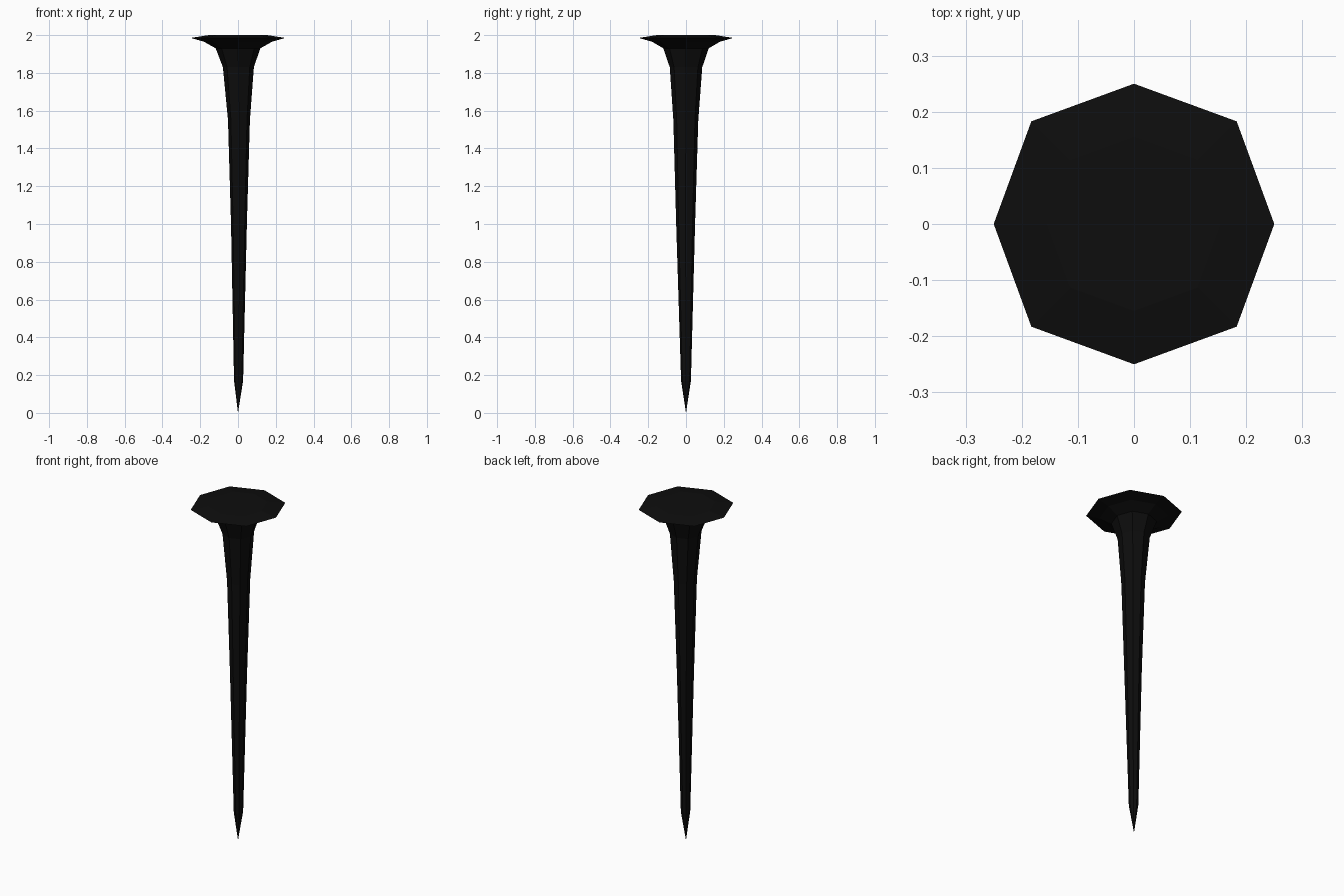
import bpy, bmesh, math

if "Cube" in bpy.data.objects:
    bpy.data.objects.remove(bpy.data.objects["Cube"])

# Nail profile, tip to crown: z, half width in x, half width in y, x offset, y offset
PROFILE = [
    (0.17, 0.024, 0.026, 0.003, 0.0),
    (1.00, 0.042, 0.050, 0.005, -0.002),
    (1.55, 0.058, 0.066, 0.005, -0.001),
    (1.83, 0.082, 0.086, 0.002, 0.0),
    (1.93, 0.118, 0.120, 0.0, 0.0),
    (1.965, 0.18, 0.18, 0.0, 0.0),
    (1.985, 0.25, 0.25, 0.0, 0.0),
    (2.00, 0.155, 0.155, 0.0, 0.0),
]
SIDES = 8


def add_ring(bm, z, rx, ry, ox, oy):
    verts = []
    for i in range(SIDES):
        a = i * math.tau / SIDES
        k = 1.035 if i % 2 else 1.0  # corners sit slightly further out
        verts.append(bm.verts.new((ox + k * rx * math.cos(a),
                                   oy + k * ry * math.sin(a), z)))
    return verts


bm = bmesh.new()
rings = [add_ring(bm, *p) for p in PROFILE]

# Shank and flared head
for low, high in zip(rings, rings[1:]):
    for i in range(SIDES):
        j = (i + 1) % SIDES
        bm.faces.new((low[i], low[j], high[j], high[i]))

# Pointed tip and flat crown
tip = bm.verts.new((0, 0, 0))
for i in range(SIDES):
    bm.faces.new((tip, rings[0][(i + 1) % SIDES], rings[0][i]))
bm.faces.new(rings[-1])
bmesh.ops.recalc_face_normals(bm, faces=bm.faces)

mesh = bpy.data.meshes.new("nail")
bm.to_mesh(mesh)
bm.free()
nail = bpy.data.objects.new("nail", mesh)
bpy.context.collection.objects.link(nail)

# Black iron
iron = bpy.data.materials.new("black_iron")
iron.diffuse_color = (0.004, 0.004, 0.004, 1)
iron.use_nodes = True
iron.node_tree.nodes["Principled BSDF"].inputs["Base Color"].default_value = iron.diffuse_color
mesh.materials.append(iron)
